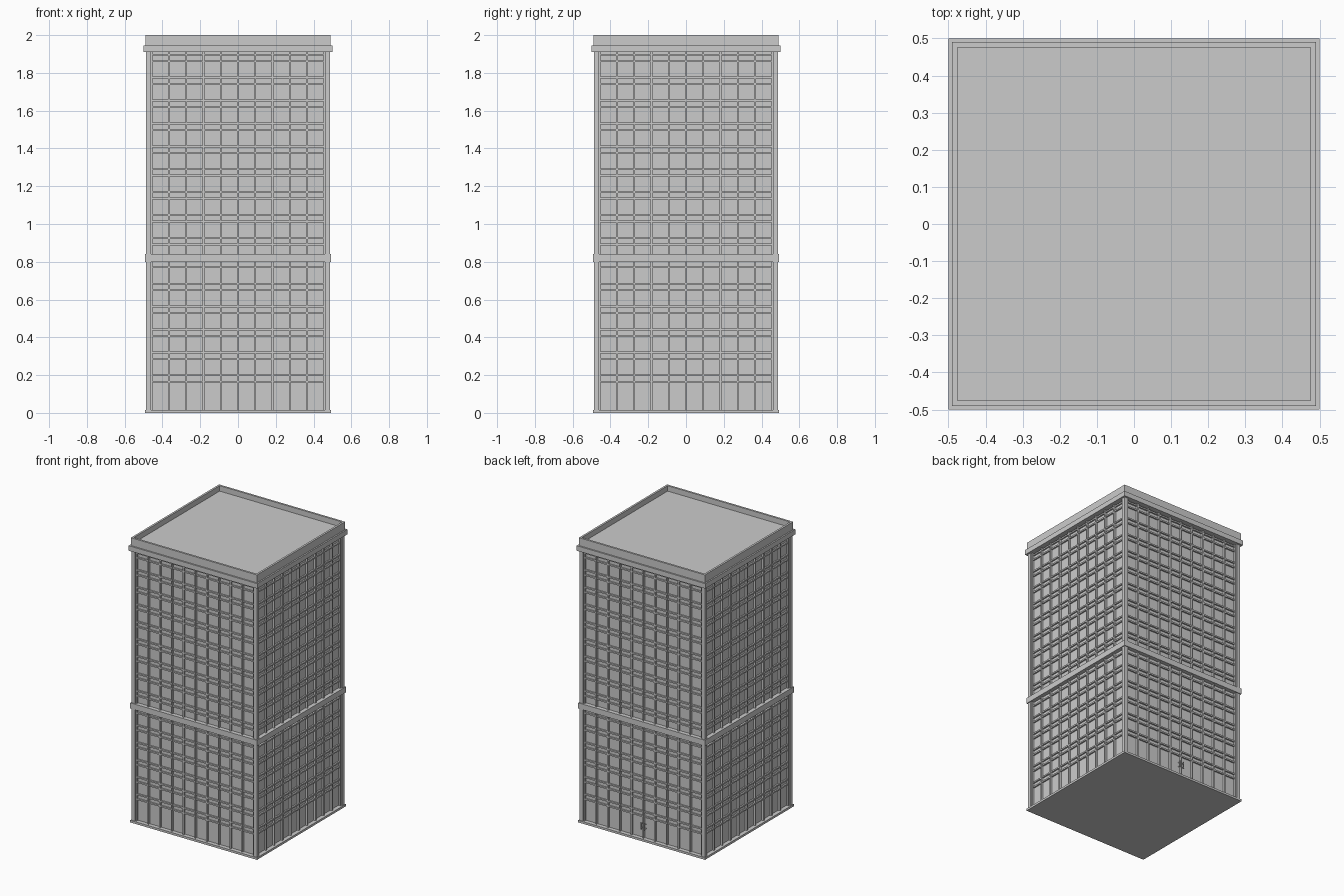
import bpy, bmesh
from math import pi
from mathutils import Matrix, Vector

if "Cube" in bpy.data.objects:
    bpy.data.objects.remove(bpy.data.objects["Cube"])


def make_object(name, bm):
    bmesh.ops.recalc_face_normals(bm, faces=bm.faces)
    mesh = bpy.data.meshes.new(name)
    bm.to_mesh(mesh)
    bm.free()
    obj = bpy.data.objects.new(name, mesh)
    bpy.context.collection.objects.link(obj)
    return obj


def add_box(bm, x0, x1, y0, y1, z0, z1):
    size = Vector((x1 - x0, y1 - y0, z1 - z0))
    mid = Vector((x0 + x1, y0 + y1, z0 + z1)) / 2
    mat = Matrix.Translation(mid) @ Matrix.Diagonal((*size, 1))
    return bmesh.ops.create_cube(bm, size=1, matrix=mat)["verts"]


def slab(name, half, z0, z1):
    bm = bmesh.new()
    add_box(bm, -half, half, -half, half, z0, z1)
    return make_object(name, bm)


def on_four_sides(name, boxes):
    # boxes are laid out on the front face and turned onto every side
    bm = bmesh.new()
    for side in range(4):
        rot = Matrix.Rotation(side * pi / 2, 3, 'Z')
        for b in boxes:
            bmesh.ops.rotate(bm, verts=add_box(bm, *b), cent=(0, 0, 0), matrix=rot)
    return make_object(name, bm)


GLASS, PIER = 0.464, 0.487

# solid masses
slab("glass_core", GLASS, 0.005, 1.93)
slab("base_plinth", 0.493, 0, 0.015)
slab("middle_band", 0.493, 0.80, 0.84)
slab("cornice", 0.5, 1.91, 1.945)

# corner piers
on_four_sides("corner_piers", [(-PIER, -0.46, -PIER, -0.46, 0.01, 1.92)])

# roof parapet with recessed deck
parapet = slab("roof_parapet", 0.49, 1.94, 2.0)
bm = bmesh.new()
bm.from_mesh(parapet.data)
bm.faces.ensure_lookup_table()
top = max(bm.faces, key=lambda f: f.calc_center_median().z)
bmesh.ops.inset_region(bm, faces=[top], thickness=0.02)
well = bmesh.ops.extrude_face_region(bm, geom=[top])["geom"]
bmesh.ops.translate(bm, vec=(0, 0, -0.038),
                    verts=[v for v in well if isinstance(v, bmesh.types.BMVert)])
bmesh.ops.delete(bm, geom=[f for f in [top] if f.is_valid], context='FACES_ONLY')
bm.to_mesh(parapet.data)
bm.free()

# vertical mullions, ten bays per side
on_four_sides("vertical_mullions", [
    (x - 0.005, x + 0.005, -0.478, -0.46, 0.01, 1.92)
    for x in (-0.457 + 0.0914 * i for i in range(11))])

# paired horizontal rails on each floor
PITCH = 0.1212
rails = []
for floor in range(15):
    for z in (0.165 + floor * PITCH, 0.199 + floor * PITCH):
        if not 0.79 < z < 0.85:
            rails.append((-0.46, 0.46, -0.474, -0.46, z - 0.005, z + 0.005))
on_four_sides("floor_rails", rails)

# door pulls at the back entrance
bm = bmesh.new()
for s in (-1, 1):
    x = s * 0.014
    add_box(bm, x - 0.003, x + 0.003, 0.478, 0.483, 0.075, 0.12)
    for z in (0.082, 0.113):
        add_box(bm, x - 0.002, x + 0.002, 0.46, 0.48, z - 0.002, z + 0.002)
make_object("door_pulls", bm)
